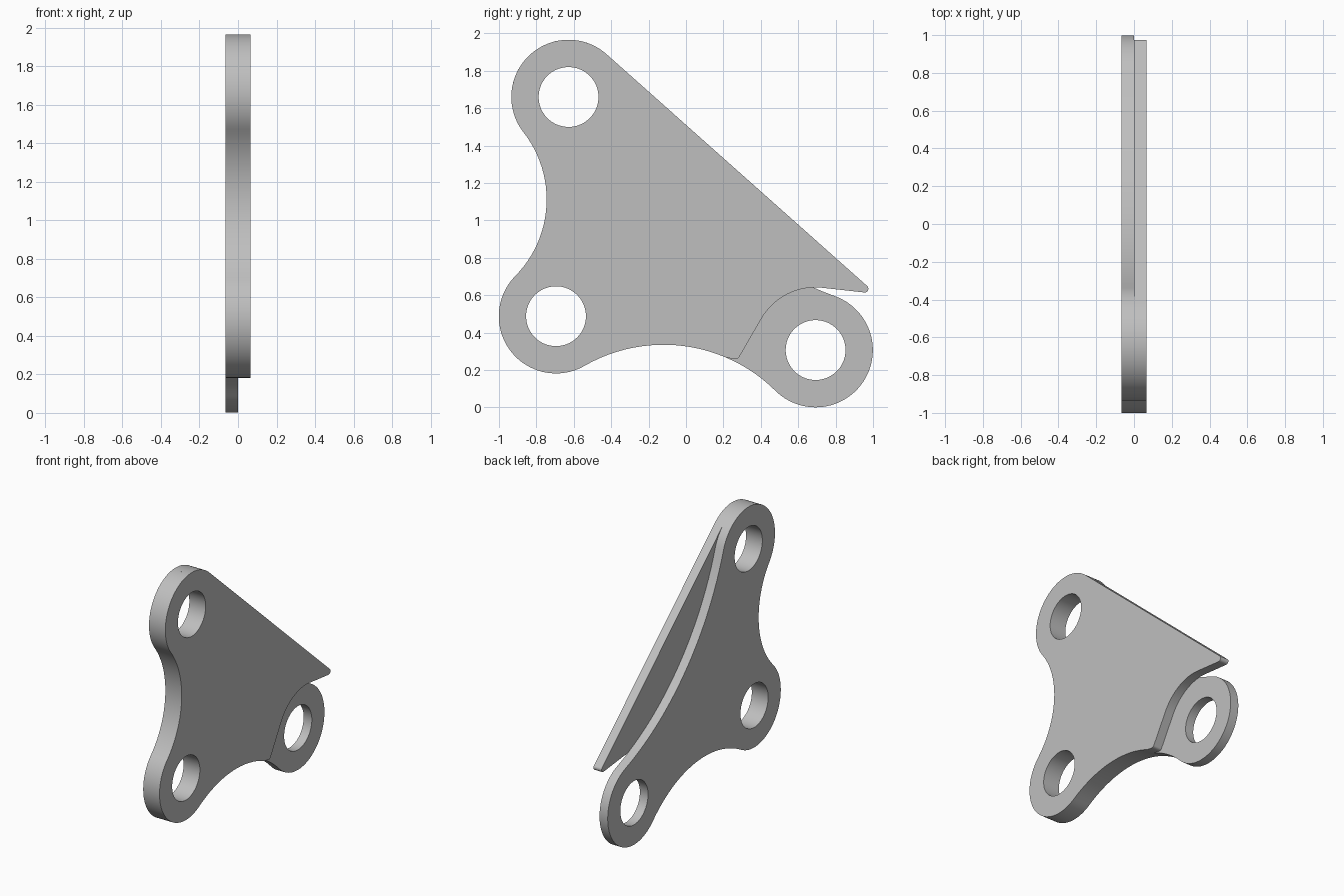
import bpy, bmesh, math
from mathutils import Vector

cube = bpy.data.objects.get("Cube")
if cube:
    bpy.data.objects.remove(cube, do_unlink=True)

# Lobe centres in (y, z), shared radii and plate thickness
TOP, LOW, LUG = Vector((-0.628, 1.66)), Vector((-0.695, 0.488)), Vector((0.693, 0.307))
LOBE_R, HOLE_R, THICK = 0.306, 0.16, 0.066

grey = bpy.data.materials.new("plain grey")
grey.use_nodes = True
colour = (0.52, 0.52, 0.52, 1)
grey.diffuse_color = colour
grey.node_tree.nodes["Principled BSDF"].inputs["Base Color"].default_value = colour


def polar(centre, radius, angle):
    return centre + radius * Vector((math.cos(angle), math.sin(angle)))


def arc(centre, radius, start, end):
    """Points along an arc, angles in degrees."""
    n = max(4, int(abs(end - start) / 4))
    if radius > 0.5:
        n = 24
    return [polar(centre, radius, math.radians(start + (end - start) * i / n))
            for i in range(n + 1)]


def heading(v):
    return math.degrees(math.atan2(v.y, v.x))


def bridge(a, b, radius):
    """Concave arc tangent to the lobes at a and b, on the outer side."""
    along = (b - a).normalized()
    half = (b - a).length / 2
    height = math.sqrt((radius + LOBE_R) ** 2 - half ** 2)
    centre = (a + b) / 2 + height * Vector((along.y, -along.x))
    start = heading(a - centre)
    end = heading(b - centre)
    sweep = (end - start + 180) % 360 - 180
    return arc(centre, radius, start, start + sweep)


def lobe(centre, first, last):
    """Rounded end running anticlockwise between two outline points."""
    start, end = heading(first - centre), heading(last - centre)
    return arc(centre, LOBE_R, start, start + (end - start) % 360)


def plate(name, outline, holes, x):
    bm = bmesh.new()
    loops = [outline] + [arc(c, HOLE_R, 0, 360)[:-1] for c in holes]
    for points in loops:
        clean = [p for i, p in enumerate(points) if (p - points[i - 1]).length > 1e-4]
        verts = [bm.verts.new((x, p.x, p.y)) for p in clean]
        for i, v in enumerate(verts):
            bm.edges.new((verts[i - 1], v))
    bmesh.ops.triangle_fill(bm, edges=bm.edges[:], use_beauty=True, normal=(1, 0, 0))
    grown = bmesh.ops.extrude_face_region(bm, geom=bm.faces[:])["geom"]
    bmesh.ops.translate(bm, vec=(THICK, 0, 0),
                        verts=[g for g in grown if isinstance(g, bmesh.types.BMVert)])
    bmesh.ops.recalc_face_normals(bm, faces=bm.faces[:])
    mesh = bpy.data.meshes.new(name)
    bm.to_mesh(mesh)
    bm.free()
    mesh.materials.append(grey)
    obj = bpy.data.objects.new(name, mesh)
    bpy.context.collection.objects.link(obj)
    bpy.ops.object.select_all(action='DESELECT')
    obj.select_set(True)
    bpy.context.view_layer.objects.active = obj
    bpy.ops.object.shade_smooth_by_angle(angle=math.radians(30))


# Concave sides between the lobes
back_side = bridge(LUG, TOP, 1.875)
left_side = bridge(TOP, LOW, 0.583)
bottom_side = bridge(LOW, LUG, 0.849)
low_lobe = lobe(LOW, left_side[-1], bottom_side[0])

# Inner plate with three lobes
plate("lug_plate",
      lobe(LUG, bottom_side[-1], back_side[0]) + back_side
      + lobe(TOP, back_side[-1], left_side[0]) + left_side
      + low_lobe + bottom_side,
      (TOP, LOW, LUG), -THICK)

# Outer plate with a straight edge, pointed tail and clearance around the lug
plate("tail_plate",
      arc(Vector((0.955, 0.635)), 0.02, -97, 48)
      + lobe(TOP, polar(TOP, LOBE_R, math.radians(48)), left_side[0]) + left_side
      + low_lobe + [p for p in bottom_side if p.x < 0.23]
      + arc(Vector((0.265, 0.28)), 0.022, -100, -30)
      + arc(LUG, 0.335, 150, 83),
      (TOP, LOW), 0)
